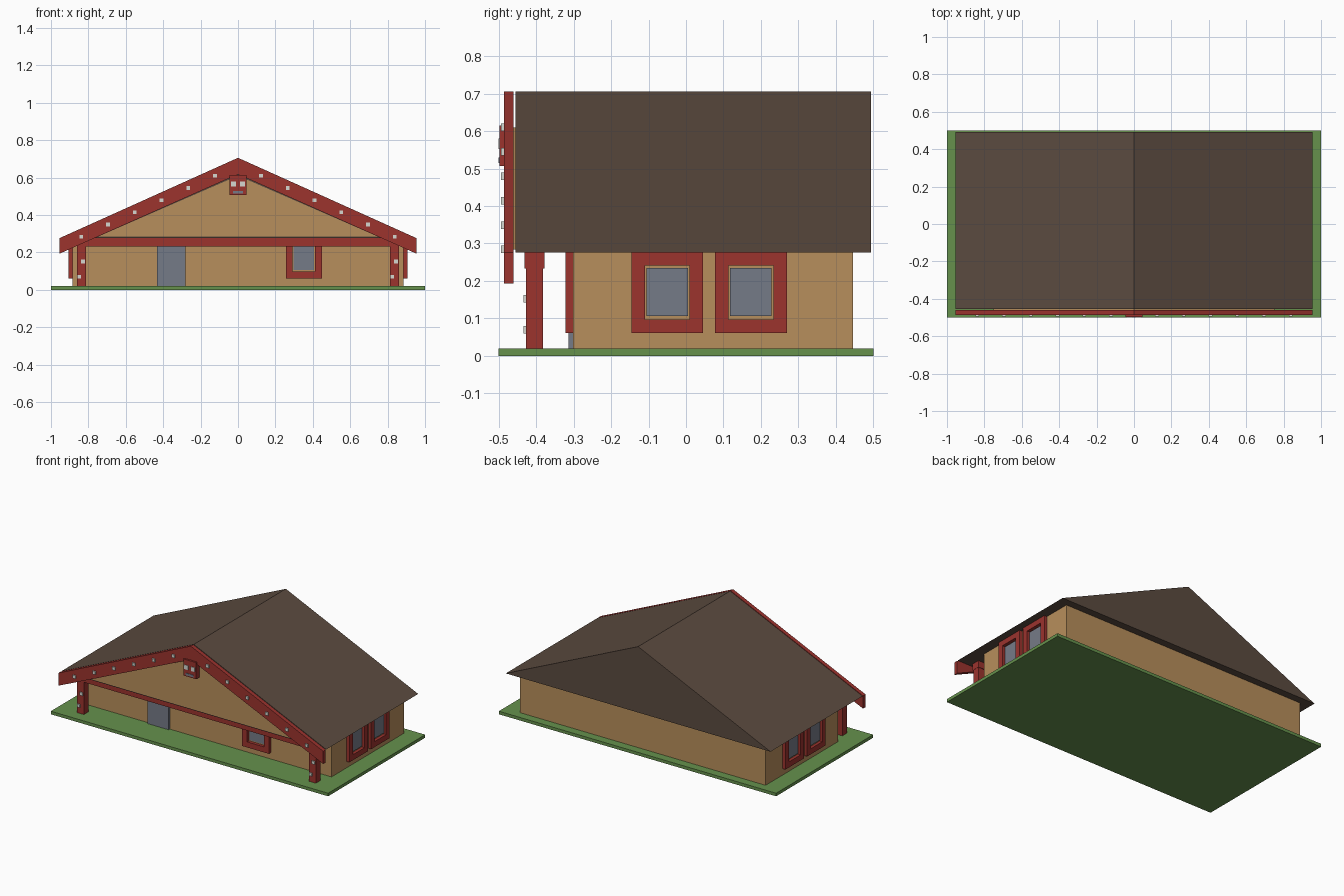
import bpy, bmesh

if "Cube" in bpy.data.objects:
    bpy.data.objects.remove(bpy.data.objects["Cube"])


def material(name, srgb):
    m = bpy.data.materials.new(name)
    lin = [c / 12.92 if c <= 0.04045 else ((c + 0.055) / 1.055) ** 2.4 for c in srgb]
    m.diffuse_color = (*lin, 1)
    m.use_nodes = True
    m.node_tree.nodes["Principled BSDF"].inputs["Base Color"].default_value = m.diffuse_color
    return m


GRASS = material("grass_green", (0.40, 0.57, 0.30))
TAN = material("wall_tan", (0.72, 0.56, 0.36))
RED = material("carved_red", (0.61, 0.20, 0.18))
BROWN = material("roof_brown", (0.36, 0.295, 0.25))
GLASS = material("blue_grey", (0.46, 0.48, 0.53))
SHELL = material("pale_shell", (0.84, 0.85, 0.82))


def finish(name, bm, mat):
    bmesh.ops.recalc_face_normals(bm, faces=bm.faces[:])
    me = bpy.data.meshes.new(name)
    bm.to_mesh(me)
    bm.free()
    me.materials.append(mat)
    ob = bpy.data.objects.new(name, me)
    bpy.context.collection.objects.link(ob)
    return ob


def add_box(bm, x, y, z):
    """Box from (min, max) ranges on each axis."""
    verts = bmesh.ops.create_cube(bm, size=1)["verts"]
    for v in verts:
        v.co = [(a + b) / 2 + c * (b - a) for (a, b), c in zip((x, y, z), v.co)]


def box(name, mat, x, y, z):
    bm = bmesh.new()
    add_box(bm, x, y, z)
    return finish(name, bm, mat)


def profile(name, mat, points, y0, y1):
    """Extrude an x-z outline from y0 to y1."""
    bm = bmesh.new()
    f = bm.faces.new([bm.verts.new((x, y0, z)) for x, z in points])
    ext = bmesh.ops.extrude_face_region(bm, geom=[f])["geom"]
    for v in ext:
        if isinstance(v, bmesh.types.BMVert):
            v.co.y = y1
    return finish(name, bm, mat)


def stud(name, x, z, y0, y1, s=0.01):
    box(name, SHELL, (x - s, x + s), (y0, y1), (z - s, z + s))


def window(name, centre, wall, out, side):
    """Four-bar frame with a recessed pane; side=True puts it on an x wall."""
    def spans(a, b, depth):
        d = sorted((wall, wall + out * depth))
        return (d, (a, b)) if side else ((a, b), d)
    bm = bmesh.new()
    w, t, z0, z1 = 0.096, 0.036, 0.061, 0.277
    for a, b, c, d in ((-w, -w + t, z0, z1), (w - t, w, z0, z1),
                       (-w + t, w - t, z0, z0 + t), (-w + t, w - t, z1 - t, z1)):
        add_box(bm, *spans(centre + a, centre + b, 0.02), (c, d))
    finish(name + "_frame", bm, RED)
    box(name + "_pane", GLASS, *spans(centre - 0.055, centre + 0.055, 0.006), (0.106, 0.235))


# Lawn slab, walls and solid gable roof
box("lawn", GRASS, (-1, 1), (-0.5, 0.5), (0, 0.02))
box("walls", TAN, (-0.886, 0.886), (-0.302, 0.445), (0.02, 0.276))
profile("roof", BROWN, [(-0.955, 0.276), (0.955, 0.276), (0, 0.706)], -0.455, 0.493)
profile("gable_panel", TAN, [(-0.75, 0.284), (0.75, 0.284), (0, 0.61)], -0.461, -0.455)

# Bargeboards as one chevron, with studs along both slopes
profile("bargeboards", RED,
        [(-0.955, 0.276), (0, 0.706), (0.955, 0.276),
         (0.955, 0.193), (0, 0.618), (-0.955, 0.193)], -0.486, -0.46)
for s, label in ((-1, "left"), (1, "right")):
    for i in range(6):
        stud(f"barge_stud_{label}_{i + 1}", s * (0.838 - 0.143 * i),
             0.284 + 0.0652 * i, -0.494, -0.486)

    # Porch post with two offset studs
    c = s * 0.837
    box(f"porch_post_{label}", RED, (c - 0.024, c + 0.024), (-0.427, -0.381), (0.02, 0.24))
    stud(f"post_stud_upper_{label}", c + 0.008, 0.152, -0.434, -0.427)
    stud(f"post_stud_lower_{label}", c - 0.012, 0.07, -0.434, -0.427)

    # Side windows
    for n, y in enumerate((-0.05, 0.173), 1):
        window(f"side_window_{label}_{n}", y, s * 0.886, s, True)

# Porch beam
box("porch_beam", RED, (-0.862, 0.862), (-0.431, -0.378), (0.233, 0.276))

# Front door and window
box("door", GLASS, (-0.433, -0.28), (-0.314, -0.302), (0.02, 0.25))
window("front_window", 0.352, -0.302, -1, False)

# Mask at the gable peak
box("mask", RED, (-0.046, 0.046), (-0.497, -0.461), (0.507, 0.615))
for s, label in ((-1, "left"), (1, "right")):
    stud(f"mask_eye_{label}", s * 0.024, 0.566, -0.5, -0.497, 0.014)
box("mask_mouth", GLASS, (-0.028, 0.028), (-0.5, -0.497), (0.515, 0.529))
